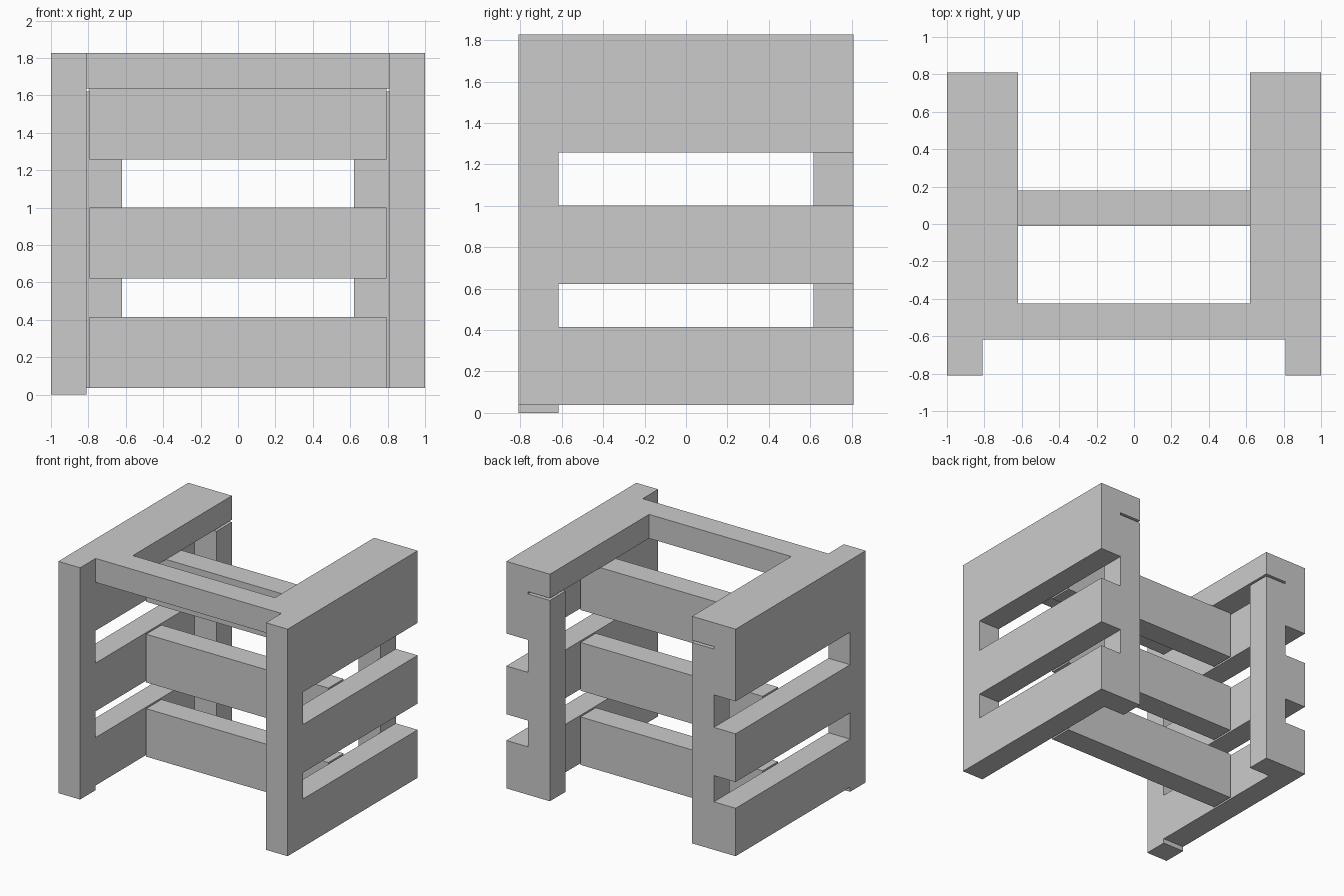
import bpy
import bmesh

if "Cube" in bpy.data.objects:
    bpy.data.objects.remove(bpy.data.objects["Cube"])


def box(name, x, y, z):
    """Axis-aligned plank given as (min, max) ranges."""
    bm = bmesh.new()
    bmesh.ops.create_cube(bm, size=1)
    for v in bm.verts:
        for i, (lo, hi) in enumerate((x, y, z)):
            v.co[i] = (hi - lo) * v.co[i]
    me = bpy.data.meshes.new(name)
    bm.to_mesh(me)
    bm.free()
    ob = bpy.data.objects.new(name, me)
    ob.location = [(lo + hi) / 2 for lo, hi in (x, y, z)]
    bpy.context.collection.objects.link(ob)
    return ob


BASE, TOP = 0.037, 1.827
ROWS = [(BASE, 0.415), (0.622, 1.002), (1.258, 1.638)]

for side, s in (("left", -1), ("right", 1)):
    def span(a, b):
        return tuple(sorted((s * a, s * b)))

    # Front leg: the left one reaches slightly lower
    box(f"{side}_front_leg", span(0.81, 1), (-0.81, -0.617),
        (0 if s < 0 else BASE, TOP))
    # Back leg stands inside the side boards, just short of the armrest
    box(f"{side}_back_leg", span(0.62, 0.81), (0.617, 0.81), (BASE, 1.62))
    # Flat armrest on top
    box(f"{side}_armrest", span(0.62, 1), (-0.617, 0.81), (1.638, TOP))
    # Outer side boards
    for i, z in enumerate(ROWS):
        box(f"{side}_side_board_{i + 1}", span(0.81, 1), (-0.617, 0.81), z)

# Cross boards between the sides
for i, z in enumerate(ROWS):
    box(f"cross_board_{i + 1}", (-0.795, 0.795), (-0.01, 0.18), z)

# Front top rail joining the armrests
box("front_top_rail", (-0.62, 0.62), (-0.617, -0.425), (1.638, TOP))
